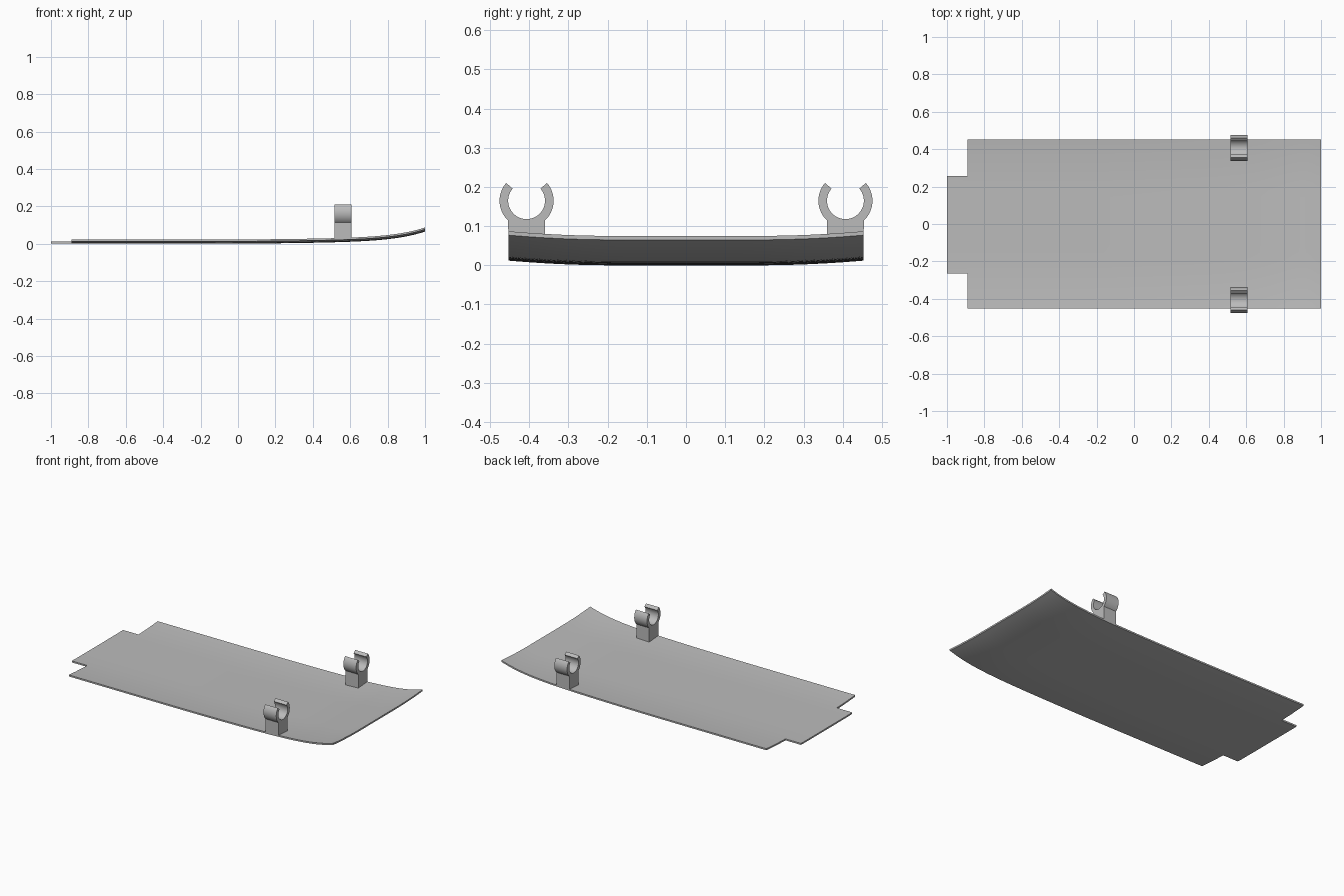
import bpy, bmesh, math

cube = bpy.data.objects.get("Cube")
if cube:
    bpy.data.objects.remove(cube, do_unlink=True)

GREY = (0.5, 0.5, 0.5, 1)
grey = bpy.data.materials.new("light_grey")
grey.use_nodes = True
grey.diffuse_color = GREY
grey.node_tree.nodes["Principled BSDF"].inputs["Base Color"].default_value = GREY

HALF_WIDTH, THICKNESS = 0.453, 0.01


def bed_height(x, y):
    """Underside height: upswept at the +x end, long edges slightly raised."""
    t = max(0, (x + 0.2) / 1.2)
    s = max(0, (abs(y) - 0.18) / (HALF_WIDTH - 0.18))
    return 0.02 * t ** 2 + 0.045 * t ** 8 + 0.012 * s ** 2


def finish(bm, name):
    bmesh.ops.recalc_face_normals(bm, faces=bm.faces)
    mesh = bpy.data.meshes.new(name)
    bm.to_mesh(mesh)
    bm.free()
    mesh.materials.append(grey)
    obj = bpy.data.objects.new(name, mesh)
    bpy.context.collection.objects.link(obj)
    bpy.ops.object.select_all(action="DESELECT")
    obj.select_set(True)
    bpy.context.view_layer.objects.active = obj
    bpy.ops.object.shade_smooth_by_angle(angle=math.radians(35))
    return obj


def steps(a, b, n):
    return [a + (b - a) * i / n for i in range(n)]


# Curved panel with a narrower tab at the -x end
xs = steps(-1, -0.89, 3) + steps(-0.89, 0.4, 20) + steps(0.4, 1, 24) + [1]
tab_low, tab_high = -0.265, 0.257
ys = (steps(-HALF_WIDTH, tab_low, 8) + steps(tab_low, tab_high, 14)
      + steps(tab_high, HALF_WIDTH, 8) + [HALF_WIDTH])
bm = bmesh.new()
grid = [[bm.verts.new((x, y, bed_height(x, y))) for y in ys] for x in xs]
for i in range(len(xs) - 1):
    for j in range(len(ys) - 1):
        x, y = (xs[i] + xs[i + 1]) / 2, (ys[j] + ys[j + 1]) / 2
        if x > -0.89 or tab_low < y < tab_high:
            bm.faces.new((grid[i][j], grid[i + 1][j],
                          grid[i + 1][j + 1], grid[i][j + 1]))
loose = [v for v in bm.verts if not v.link_faces]
bmesh.ops.delete(bm, geom=loose, context="VERTS")
# Thicken straight up
bottom = bm.faces[:]
copy = bmesh.ops.extrude_face_region(bm, geom=bottom, use_keep_orig=True)
top = [g for g in copy["geom"] if isinstance(g, bmesh.types.BMVert)]
bmesh.ops.translate(bm, verts=top, vec=(0, 0, THICKNESS))
finish(bm, "curved_panel")


# Open ring clips on square stems
def arc(radius, start, end, n=28):
    angles = [math.radians(start + (end - start) * i / n) for i in range(n + 1)]
    return [(radius * math.cos(a), radius * math.sin(a)) for a in angles]


def clip(name, side):
    cy, cz = 0.407, 0.165
    stem_in, stem_out = 0.36, HALF_WIDTH
    foot_in, foot_out = 0.021, 0.027
    ring = arc(0.069, 139, 227) + [(stem_in - cy, foot_in - cz),
                                   (stem_out - cy, foot_out - cz)]
    ring += arc(0.069, 313, 401) + arc(0.047, 401, 139, 56)
    bm = bmesh.new()
    face = bm.faces.new([bm.verts.new((0.515, side * (cy + y), cz + z))
                         for y, z in ring])
    ext = bmesh.ops.extrude_face_region(bm, geom=[face], use_keep_orig=True)
    moved = [g for g in ext["geom"] if isinstance(g, bmesh.types.BMVert)]
    bmesh.ops.translate(bm, verts=moved, vec=(0.091, 0, 0))
    finish(bm, name)


clip("right_clip", -1)
clip("left_clip", 1)
